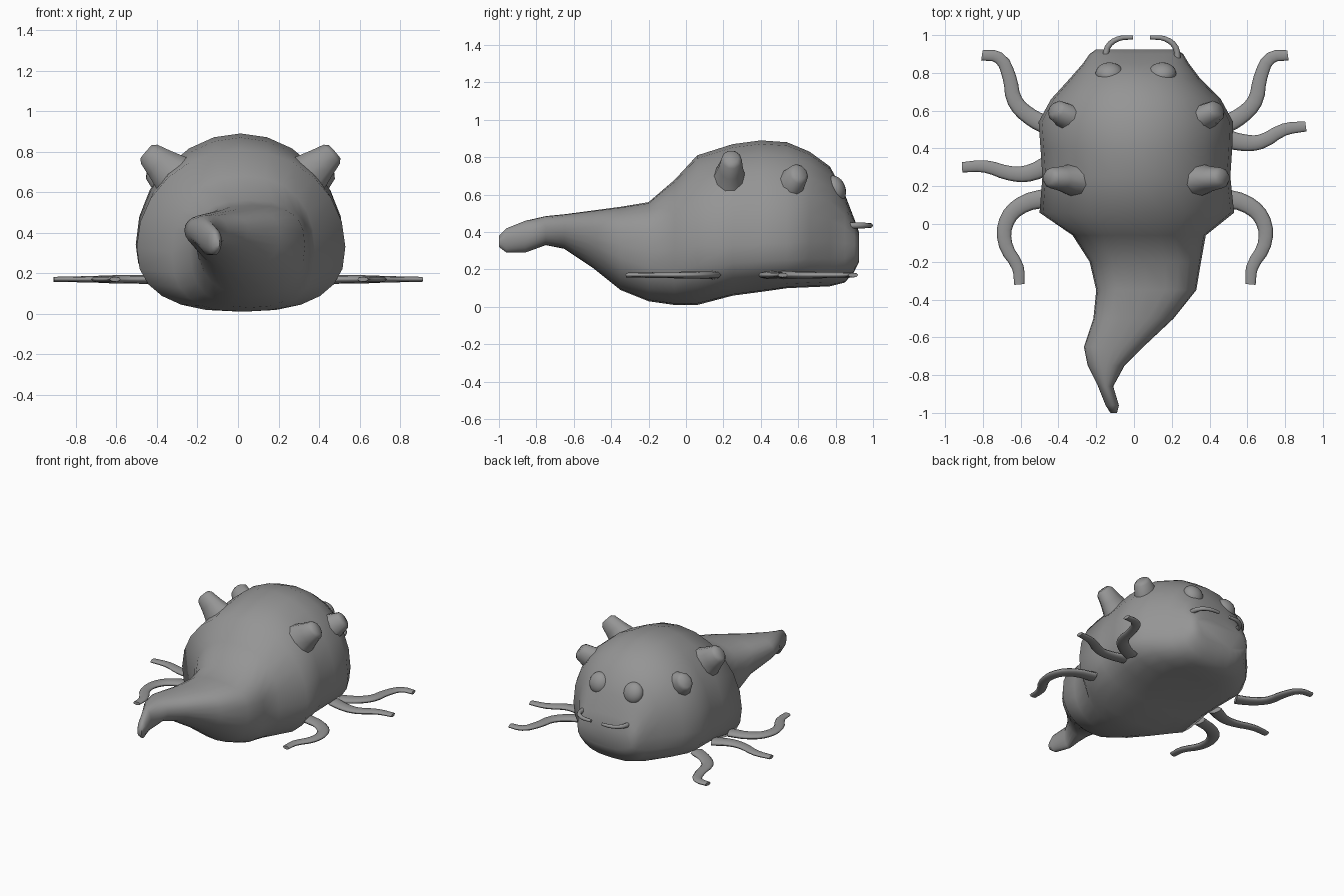
import bpy, bmesh, math
from mathutils import Vector

cube = bpy.data.objects.get("Cube")
if cube:
    bpy.data.objects.remove(cube)

grey = bpy.data.materials.new("clay grey")
grey.use_nodes = True
COLOUR = (0.3, 0.3, 0.3, 1)
grey.diffuse_color = COLOUR
grey.node_tree.nodes["Principled BSDF"].inputs["Base Color"].default_value = COLOUR

CENTRE = 0.012   # mirror line of the body


def finish(name, bm, angle=60):
    bmesh.ops.recalc_face_normals(bm, faces=bm.faces)
    mesh = bpy.data.meshes.new(name)
    bm.to_mesh(mesh)
    bm.free()
    mesh.materials.append(grey)
    obj = bpy.data.objects.new(name, mesh)
    bpy.context.collection.objects.link(obj)
    bpy.ops.object.select_all(action="DESELECT")
    obj.select_set(True)
    bpy.context.view_layer.objects.active = obj
    bpy.ops.object.shade_smooth_by_angle(angle=math.radians(angle))
    return obj


def loft(name, rings, angle=60):
    """Skin a list of equal closed rings and cap both ends."""
    bm = bmesh.new()
    loops = [[bm.verts.new(p) for p in ring] for ring in rings]
    n = len(loops[0])
    for a, b in zip(loops, loops[1:]):
        for i in range(n):
            j = (i + 1) % n
            bm.faces.new((a[i], a[j], b[j], b[i]))
    bm.faces.new(loops[0])
    bm.faces.new(loops[-1])
    return finish(name, bm, angle)


def section(y, left, right, low, high, mid, n_top, n_low, count=24):
    """Rounded cross-section; mid is the height of the widest point."""
    ring = []
    for i in range(count):
        a = 2 * math.pi * i / count
        c, s = math.cos(a), math.sin(a)
        p = 2 / (n_top if s > 0 else n_low)
        x = (left + right) / 2 + (right - left) / 2 * math.copysign(abs(c) ** p, c)
        z = mid + (high - mid if s > 0 else mid - low) * math.copysign(abs(s) ** p, s)
        ring.append((x, y, z))
    return ring


# Body and curling tail: y, left, right, low, high, widest height, top/low squareness
BODY = [
    (-1.00, -.125, -.09, .32, .38, .35, 2, 2),
    (-.96, -.15, -.08, .29, .42, .36, 2, 2),
    (-.86, -.19, -.11, .29, .46, .38, 2, 2),
    (-.75, -.245, -.05, .33, .485, .41, 2.2, 2),
    (-.65, -.265, .05, .31, .495, .41, 2.4, 2),
    (-.50, -.215, .21, .21, .515, .38, 2.6, 2),
    (-.35, -.20, .33, .09, .535, .33, 2.8, 2.2),
    (-.20, -.235, .355, .03, .56, .30, 2.7, 2.4),
    (-.06, -.325, .38, .01, .68, .30, 2.3, 2.6),
    (.06, -.50, .53, .01, .81, .33, 2, 2.5),
    (.25, -.485, .51, .06, .87, .33, 2, 2.6),
    (.40, -.495, .52, .08, .89, .34, 2, 2.7),
    (.54, -.505, .525, .10, .88, .34, 2, 2.8),
    (.66, -.44, .46, .105, .83, .35, 2.1, 2.8),
    (.77, -.34, .35, .11, .75, .35, 2.2, 2.8),
    (.85, -.27, .29, .13, .60, .34, 2.4, 2.8),
    (.90, -.235, .26, .19, .47, .33, 2.6, 2.8),
    (.925, -.20, .225, .24, .40, .32, 2.6, 2.8),
]
loft("body", [section(*row) for row in BODY], 70)


# Four blunt horns with flared roots
def horn(name, root, tip):
    root, tip = Vector(root), Vector(tip)
    axis = (tip - root).normalized()
    along = Vector((0, 1, 0))
    along = (along - axis * along.dot(axis)).normalized()
    across = axis.cross(along)
    rings = []
    for t, wide, tall in ((0, .11, .15), (.35, .085, .11), (.65, .065, .085),
                          (.92, .055, .065), (1, .035, .045)):
        mid = root.lerp(tip, t)
        rings.append([mid + along * wide * math.cos(k * math.pi / 5)
                      + across * tall * math.sin(k * math.pi / 5) for k in range(10)])
    loft(name, rings, 60)


for side, s in (("left", 1), ("right", -1)):
    horn(side + "_tail_end_horn", (CENTRE + s * .28, .23, .64), (CENTRE + s * .465, .245, .80))
    horn(side + "_face_end_horn", (CENTRE + s * .28, .52, .60), (CENTRE + s * .435, .61, .72))


# Flat tapering legs and thin feelers from swept curves
def tube(name, points, z, radii, flat=1):
    curve = bpy.data.curves.new(name, "CURVE")
    curve.dimensions = "3D"
    curve.bevel_depth = 1
    curve.bevel_resolution = 2
    curve.resolution_u = 3
    curve.use_fill_caps = True
    spline = curve.splines.new("BEZIER")
    spline.bezier_points.add(len(points) - 1)
    for i, (bp, (x, y)) in enumerate(zip(spline.bezier_points, points)):
        bp.co = (x, y, 0)
        bp.handle_left_type = bp.handle_right_type = "AUTO"
        t = i / (len(points) - 1)
        bp.radius = radii[0] + (radii[1] - radii[0]) * t
    obj = bpy.data.objects.new(name, curve)
    bpy.context.collection.objects.link(obj)
    obj.location.z = z
    obj.scale.z = flat
    curve.materials.append(grey)
    return obj


FACE_LEG = [(.46, .52), (.55, .565), (.635, .65), (.665, .777), (.72, .88), (.81, .893)]
TAIL_LEG = [(.46, .14), (.60, .10), (.68, .013), (.685, -.11), (.62, -.23), (.612, -.32)]
for side, s in (("left", 1), ("right", -1)):
    for part, path in (("face_end_leg", FACE_LEG), ("tail_end_leg", TAIL_LEG)):
        tube(f"{side}_{part}", [(s * x + .005, y) for x, y in path], .17, (.05, .027), .45)
tube("right_middle_leg", [(-.44, .32), (-.56, .268), (-.655, .268), (-.79, .305), (-.91, .30)],
     .17, (.05, .027), .45)
tube("left_middle_leg", [(.46, .46), (.585, .43), (.67, .435), (.795, .50), (.91, .517)],
     .17, (.05, .027), .45)

FEELER = [(.19, .86), (.18, .935), (.125, .98), (.045, .988)]
for side, s in (("left", 1), ("right", -1)):
    tube(side + "_feeler", [(.04 + s * x, y) for x, y in FEELER], .435, (.018, .011))

# Bulging eyes
for side, x in (("left", .15), ("right", -.13)):
    bm = bmesh.new()
    bmesh.ops.create_uvsphere(bm, u_segments=20, v_segments=12, radius=1)
    eye = finish(side + "_eye", bm, 80)
    eye.scale = (.074, .056, .076)
    eye.rotation_euler.x = math.radians(20)
    eye.location = (x, .797, .628)
